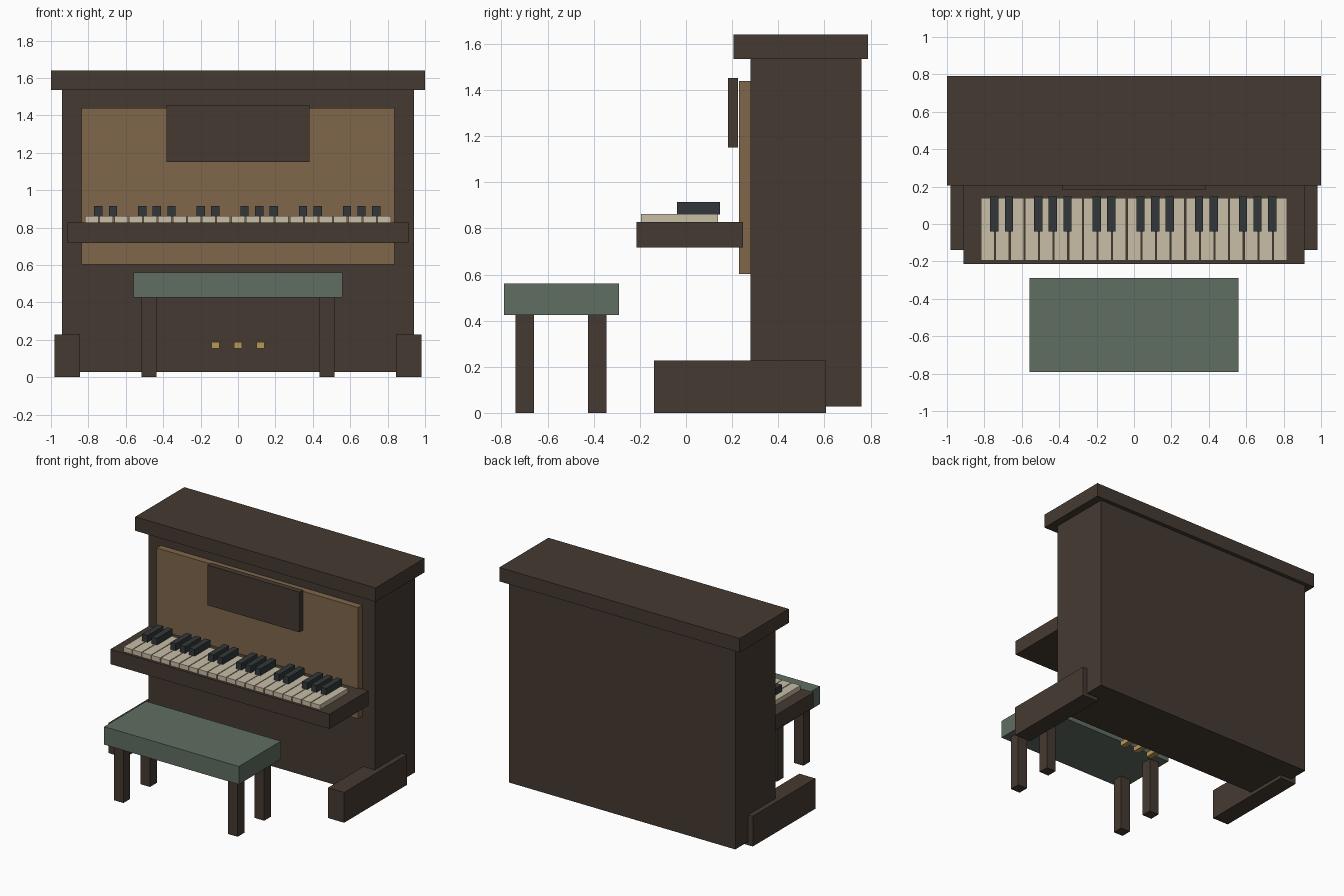
import bpy

if "Cube" in bpy.data.objects:
    bpy.data.objects.remove(bpy.data.objects["Cube"])


def material(name, rgb):
    m = bpy.data.materials.new(name)
    m.diffuse_color = (*rgb, 1)
    m.use_nodes = True
    m.node_tree.nodes["Principled BSDF"].inputs["Base Color"].default_value = m.diffuse_color
    return m


WOOD = material("dark wood", (0.06, 0.042, 0.031))
PANEL = material("light wood", (0.215, 0.133, 0.07))
IVORY = material("ivory", (0.58, 0.51, 0.38))
EBONY = material("ebony", (0.033, 0.039, 0.042))
BRASS = material("brass", (0.48, 0.31, 0.10))
FABRIC = material("green fabric", (0.115, 0.156, 0.122))


def box(name, x, y, z, mat):
    """Box from (min, max) ranges on each axis."""
    bpy.ops.mesh.primitive_cube_add(size=1, location=[(a + b) / 2 for a, b in (x, y, z)])
    o = bpy.context.object
    o.name = name
    o.scale = [b - a for a, b in (x, y, z)]
    bpy.ops.object.transform_apply(location=False, rotation=False, scale=True)
    o.data.materials.append(mat)
    return o


# Case
box("case", (-0.942, 0.942), (0.28, 0.76), (0.027, 1.54), WOOD)
box("lid", (-1, 1), (0.207, 0.79), (1.535, 1.64), WOOD)
box("front_panel", (-0.838, 0.838), (0.23, 0.285), (0.603, 1.44), PANEL)
box("music_desk", (-0.383, 0.383), (0.182, 0.226), (1.15, 1.452), WOOD)
box("key_bed", (-0.912, 0.912), (-0.215, 0.248), (0.717, 0.828), WOOD)

# Keyboard: three octaves, black keys straddling white key joints
PITCH, START = 0.0782, -0.821
for i in range(21):
    left = START + i * PITCH
    box("white_key", (left + 0.003, left + PITCH - 0.003), (-0.195, 0.138), (0.82, 0.863), IVORY)
    if i % 7 in (0, 1, 3, 4, 5):
        joint = left + PITCH - 0.004
        box("black_key", (joint - 0.022, joint + 0.022), (-0.04, 0.148), (0.86, 0.914), EBONY)

# Pedals
for x in (-0.12, 0, 0.12):
    box("pedal", (x - 0.022, x + 0.022), (0.02, 0.30), (0.153, 0.188), BRASS)

# Feet of the case, and bench legs
for s in (-1, 1):
    box("case_foot", sorted((s * 0.846, s * 0.98)), (-0.138, 0.606), (0, 0.228), WOOD)
    for y in (-0.70, -0.384):
        box("bench_leg", sorted((s * 0.435, s * 0.515)), (y - 0.04, y + 0.04), (0, 0.43), WOOD)

# Bench seat
box("bench_seat", (-0.56, 0.56), (-0.79, -0.29), (0.425, 0.56), FABRIC)
